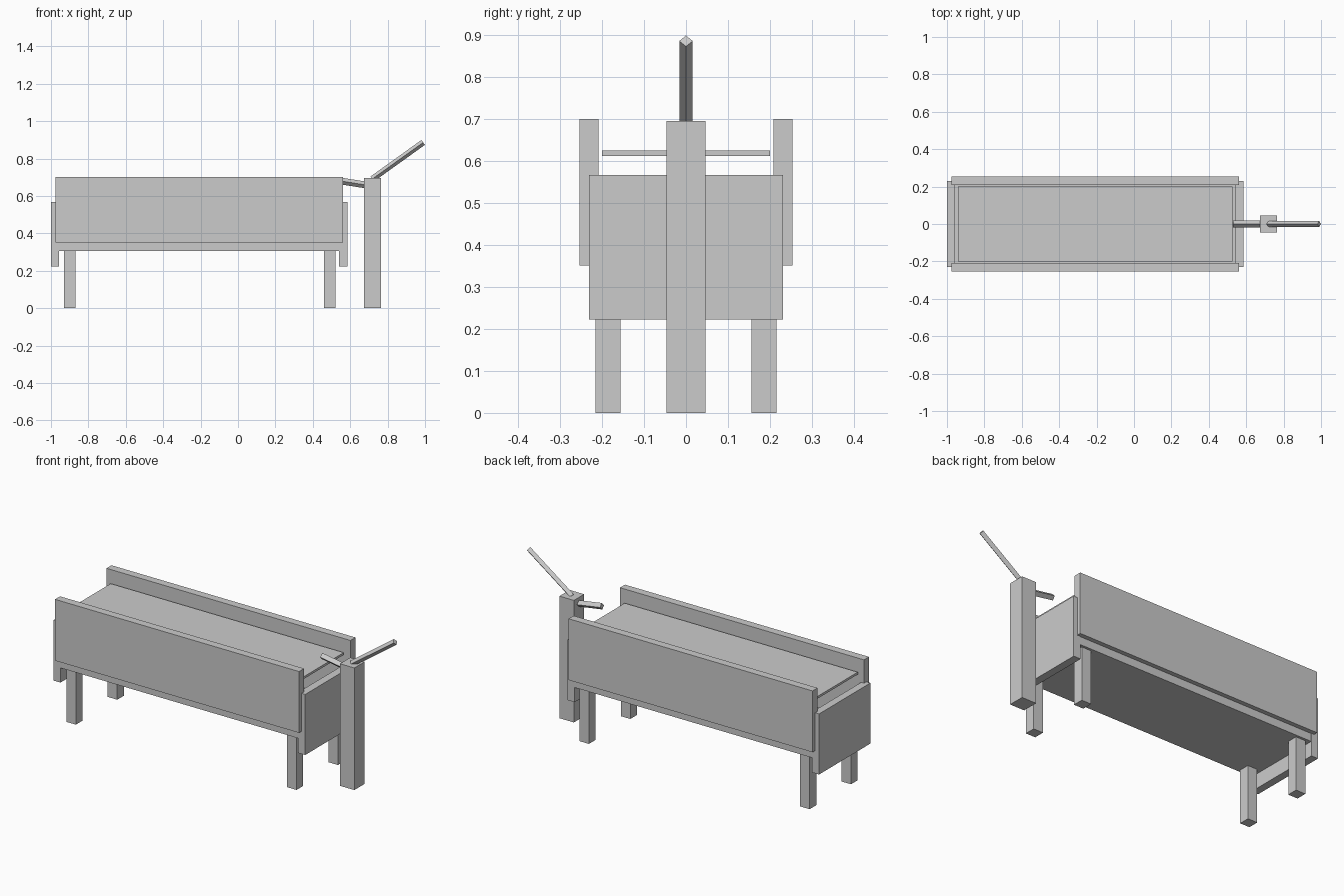
import bpy
from mathutils import Vector

cube = bpy.data.objects.get("Cube")
if cube:
    bpy.data.objects.remove(cube, do_unlink=True)

GREY = (0.6, 0.6, 0.6, 1)
grey = bpy.data.materials.new("plain grey")
grey.use_nodes = True
grey.diffuse_color = GREY
grey.node_tree.nodes["Principled BSDF"].inputs["Base Color"].default_value = GREY


def box(name, x, y, z):
    """Box spanning the given (min, max) ranges."""
    bpy.ops.mesh.primitive_cube_add(size=1)
    ob = bpy.context.object
    ob.name = name
    ob.location = [(a + b) / 2 for a, b in (x, y, z)]
    ob.scale = [b - a for a, b in (x, y, z)]
    ob.data.materials.append(grey)
    return ob


def rod(name, start, end, radius):
    """Four-sided rod with a ridge on top, running between two points."""
    start, end = Vector(start), Vector(end)
    axis = end - start
    bpy.ops.mesh.primitive_cylinder_add(vertices=4, radius=radius, depth=axis.length)
    ob = bpy.context.object
    ob.name = name
    ob.location = (start + end) / 2
    ob.rotation_mode = 'QUATERNION'
    ob.rotation_quaternion = Vector((0, 0, 1)).rotation_difference(axis)
    ob.data.materials.append(grey)
    return ob


# Trough: floor, end boards, side boards and water sheet
box("trough_floor", (-0.957, 0.54), (-0.23, 0.23), (0.305, 0.35))
box("right_end_board", (-1.0, -0.957), (-0.231, 0.231), (0.222, 0.567))
box("left_end_board", (0.54, 0.585), (-0.231, 0.231), (0.222, 0.567))
box("front_side_board", (-0.975, 0.562), (-0.254, -0.209), (0.351, 0.70))
box("back_side_board", (-0.975, 0.562), (0.209, 0.254), (0.351, 0.70))
box("water_surface", (-0.942, 0.526), (-0.2, 0.2), (0.612, 0.625))

# Legs
for x, end in ((-0.9, "right"), (0.49, "left")):
    for y, side in ((-0.186, "front"), (0.186, "back")):
        box(f"{side}_{end}_leg", (x - 0.03, x + 0.03), (y - 0.03, y + 0.03), (0, 0.306))

# Pump: post, spout and handle
box("pump_post", (0.674, 0.765), (-0.046, 0.046), (0, 0.695))
rod("pump_spout", (0.72, 0, 0.653), (0.529, 0, 0.683), 0.018)
rod("pump_handle", (0.718, 0, 0.691), (0.99, 0, 0.886), 0.016)
